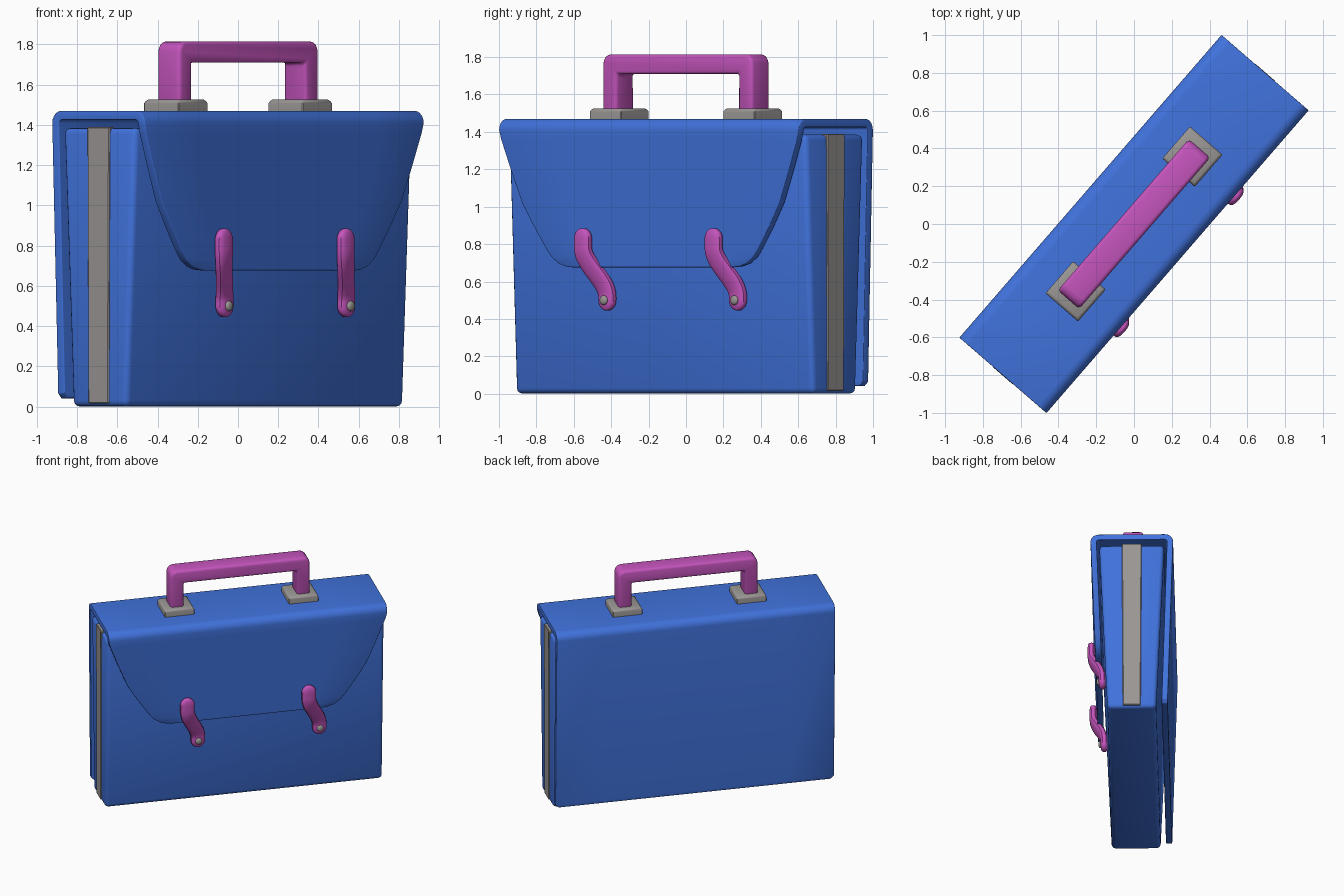
import bpy, bmesh, math
from mathutils import Matrix, Vector

if "Cube" in bpy.data.objects:
    bpy.data.objects.remove(bpy.data.objects["Cube"])

TURN = Matrix.Rotation(math.radians(49.1), 4, 'Z')   # the case stands turned on the grid


def material(name, rgb):
    m = bpy.data.materials.new(name)
    m.diffuse_color = (*rgb, 1)
    m.use_nodes = True
    m.node_tree.nodes["Principled BSDF"].inputs["Base Color"].default_value = m.diffuse_color
    return m


BLUE = material("blue_leather", (0.052, 0.17, 0.72))
PINK = material("pink_leather", (0.56, 0.09, 0.51))
GREY = material("grey_metal", (0.32, 0.305, 0.295))


def finish(name, verts, faces, mat, bevel=0.0, segs=3, solid=0.0):
    me = bpy.data.meshes.new(name)
    me.from_pydata(verts, [], faces)
    bm = bmesh.new()
    bm.from_mesh(me)
    if not solid:
        bmesh.ops.recalc_face_normals(bm, faces=bm.faces)
    bm.to_mesh(me)
    bm.free()
    me.materials.append(mat)
    ob = bpy.data.objects.new(name, me)
    bpy.context.collection.objects.link(ob)
    ob.matrix_world = TURN
    if solid:
        s = ob.modifiers.new("thickness", 'SOLIDIFY')
        s.thickness, s.offset, s.use_even_offset = solid, -1, True
    if bevel:
        b = ob.modifiers.new("bevel", 'BEVEL')
        b.width, b.segments = bevel, segs
        b.limit_method, b.angle_limit = 'ANGLE', math.radians(40)
    bpy.ops.object.select_all(action='DESELECT')
    ob.select_set(True)
    bpy.context.view_layer.objects.active = ob
    bpy.ops.object.convert(target='MESH')
    bpy.ops.object.shade_smooth_by_angle(angle=math.radians(35))
    return ob


def loft(name, rings, mat, **kw):
    n = len(rings[0])
    verts = [p for r in rings for p in r]
    faces = [(i * n + j, i * n + (j + 1) % n, (i + 1) * n + (j + 1) % n, (i + 1) * n + j)
             for i in range(len(rings) - 1) for j in range(n)]
    faces += [tuple(range(n))[::-1], tuple(range(len(verts) - n, len(verts)))]
    return finish(name, verts, faces, mat, **kw)


def rect(cx, cy, hx, hy, z):
    return [(cx + a * hx, cy + b * hy, z) for a, b in ((-1, -1), (1, -1), (1, 1), (-1, 1))]


# Tapered body with grey gusset strips on both ends
loft("case_body", [rect(0, 0, 1.055, 0.18, 0), rect(0, 0, 1.055, 0.24, 1.385)],
     BLUE, bevel=0.03)
for side, tag in ((-1, "left"), (1, "right")):
    loft("gusset_strip_" + tag, [rect(side * 1.04, 0, 0.022, 0.066, 0.015),
                                 rect(side * 1.04, 0, 0.022, 0.073, 1.39)],
         GREY, bevel=0.005, segs=1)

# Cover: one sheet running up the back, over the top and down as the front flap
W, D, R = 1.06, 0.305, 0.06
rows = [(0.265, 0.04, W - 0.025), (0.266, 0.065, W)]            # depth, height, half width
for sgn in (1, -1):
    arc = [(sgn * (D - R + R * math.cos(a)), 1.47 - R + R * math.sin(a), W)
           for a in [math.pi / 2 * k / 5 for k in range(6)]]
    rows += arc if sgn > 0 else arc[::-1]
for z, w in ((1.36, 1.047), (1.2, 0.985), (1.02, 0.91), (0.9, 0.835), (0.78, 0.752),
             (0.73, 0.712), (0.695, 0.66), (0.68, 0.61), (0.676, 0.57)):
    rows.append((-D + 0.03 * (1.41 - z) / 0.73, z, w))
cols = 6
verts = [(w * (2 * j / cols - 1), v, z) for v, z, w in rows for j in range(cols + 1)]
n = cols + 1
faces = [(i * n + j, i * n + j + 1, (i + 1) * n + j + 1, (i + 1) * n + j)
         for i in range(len(rows) - 1) for j in range(cols)]
# make the sheet face outwards so the thickness grows inwards
a, b, c = (Vector(verts[k]) for k in faces[7 * cols][:3])
if (b - a).cross(c - b).z < 0:
    faces = [f[::-1] for f in faces]
finish("cover_and_flap", verts, faces, BLUE, bevel=0.014, solid=0.045)

# Handle: arched profile extruded across the case
r = 0.05
outer = [(0.53 - r + r * math.cos(a), 1.815 - r + r * math.sin(a))
         for a in [math.pi / 2 * k / 4 for k in range(5)]]
half = [(0.43, 1.50), (0.53, 1.50)] + outer
prof = half + [(-x, z) for x, z in half[::-1]] + [(-0.43, 1.71), (0.43, 1.71)]
loft("handle", [[(x, y, z) for x, z in prof] for y in (-0.075, 0.075)], PINK, bevel=0.02)

# Handle mounts
for side, tag in ((-1, "left"), (1, "right")):
    loft("handle_mount_" + tag, [rect(side * 0.472, 0, 0.112, 0.114, 1.45),
                                 rect(side * 0.472, 0, 0.112, 0.114, 1.512),
                                 rect(side * 0.472, 0, 0.100, 0.102, 1.526)],
         GREY, bevel=0.004, segs=1)


# Straps: rounded bands curving from the flap down to the body, each with a rivet
def strap_point(z):
    s = min(1, max(0, (0.78 - z) / 0.26))
    s = s * s * (3 - 2 * s)
    return Vector((0.1 * s, -0.308 + 0.083 * s, z))


TOP, BOTTOM, STEPS = 0.885, 0.445, 40
for u, tag in ((-0.462, "left"), (0.462, "right")):
    rings = []
    for i in range(STEPS + 1):
        z = TOP + (BOTTOM - TOP) * (0.5 - 0.5 * math.cos(math.pi * (0.02 + 0.96 * i / STEPS)))
        p = strap_point(z)
        tan = (strap_point(z - 0.005) - strap_point(z + 0.005)).normalized()
        wide = tan.cross(Vector((0, 1, 0))).normalized()
        thick = tan.cross(wide).normalized()
        end = min(1, min(TOP - z, z - BOTTOM) / 0.055)
        k = math.sqrt(max(0.0, 1 - (1 - end) ** 2))
        hw, ht = 0.055 * k, 0.028 * (0.4 + 0.6 * k)
        ring = []
        for j in range(16):
            a = 2 * math.pi * j / 16
            ca, sa = math.cos(a), math.sin(a)
            q = (p + wide * hw * math.copysign(abs(ca) ** 0.75, ca)
                 + thick * ht * math.copysign(abs(sa) ** 0.75, sa))
            ring.append((q.x + u, q.y, q.z))
        rings.append(ring)
    loft("strap_" + tag, rings, PINK)
    loft("rivet_" + tag, [[(u + 0.1 + rad * math.cos(t), y, 0.5 + rad * math.sin(t))
                           for t in [2 * math.pi * j / 20 for j in range(20)]]
                          for y, rad in ((-0.235, 0.025), (-0.258, 0.025),
                                         (-0.264, 0.021), (-0.268, 0.012))], GREY)
